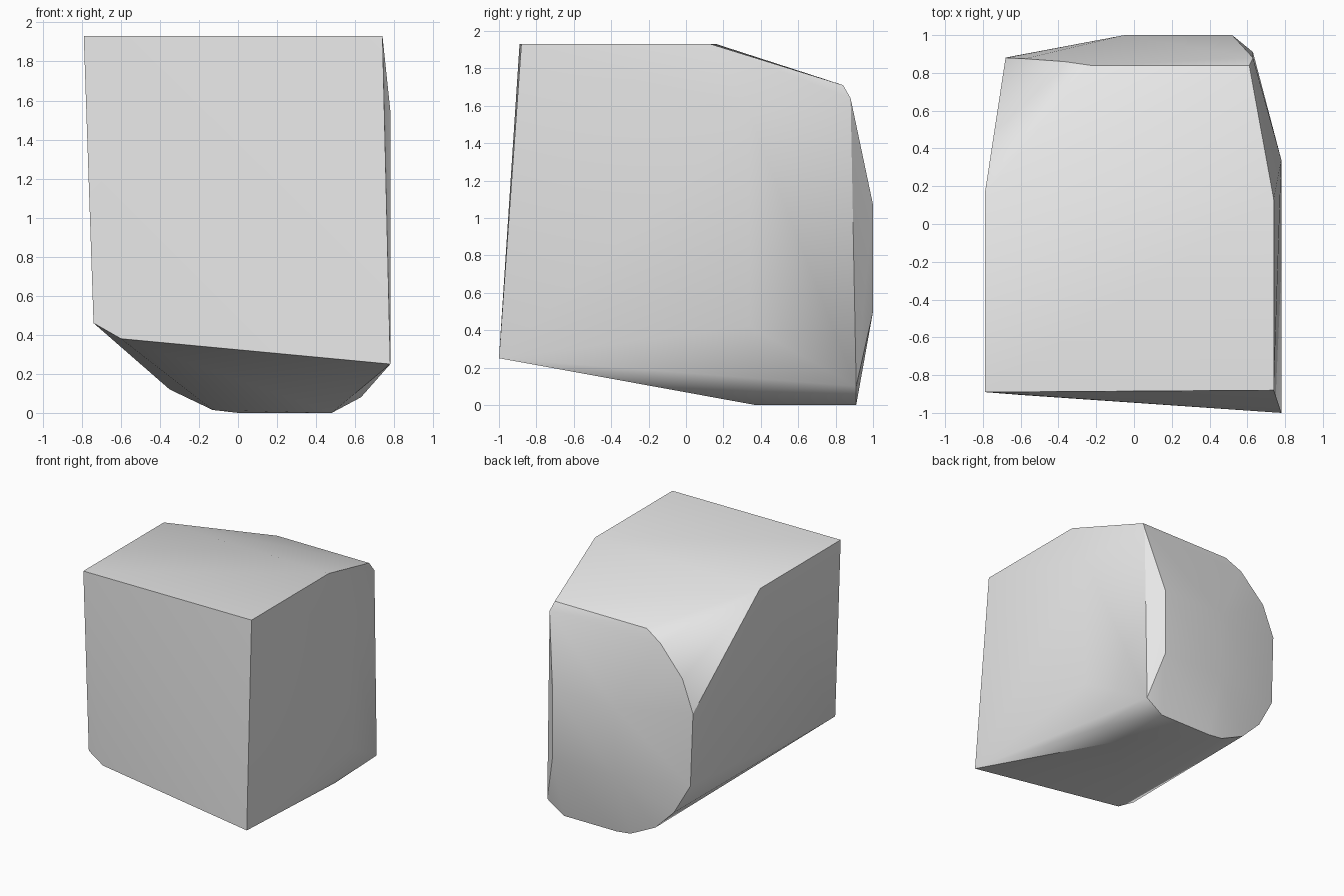
import bpy
import bmesh
import math

default_cube = bpy.data.objects.get("Cube")
if default_cube:
    bpy.data.objects.remove(default_cube, do_unlink=True)


def make_material(name, colour):
    material = bpy.data.materials.new(name)
    material.use_nodes = True
    material.diffuse_color = colour
    for node in material.node_tree.nodes:
        if node.type == "BSDF_PRINCIPLED":
            node.inputs["Base Color"].default_value = colour
    return material


def convex_block(name, outlines, material, smooth_angle):
    """Wrap the outlines of a faceted block in one closed convex skin."""
    mesh = bpy.data.meshes.new(name)
    bm = bmesh.new()
    for outline in outlines:
        for point in outline:
            bm.verts.new(point)
    bmesh.ops.convex_hull(bm, input=list(bm.verts))
    loose = [vert for vert in bm.verts if not vert.link_faces]
    bmesh.ops.delete(bm, geom=loose, context="VERTS")
    bmesh.ops.dissolve_limit(
        bm, angle_limit=math.radians(1), verts=list(bm.verts), edges=list(bm.edges)
    )
    bmesh.ops.recalc_face_normals(bm, faces=list(bm.faces))
    bm.to_mesh(mesh)
    bm.free()
    block = bpy.data.objects.new(name, mesh)
    bpy.context.collection.objects.link(block)
    mesh.materials.append(material)
    bpy.ops.object.select_all(action="DESELECT")
    block.select_set(True)
    bpy.context.view_layer.objects.active = block
    bpy.ops.object.shade_smooth_by_angle(angle=math.radians(smooth_angle))
    return block


# Leaning front panel
front = [(-.79, -.89, 1.93), (.74, -.88, 1.93), (.78, -1, .25),
         (-.6, -.905, .38), (-.74, -.89, .46)]

# Rear edge of the flat top, then the sloping lip behind it
top_edge = [(-.79, .16, 1.93), (.74, .13, 1.93)]
top_lip = [(-.23, .84, 1.71), (.61, .84, 1.71), (.63, .88, 1.64)]

# Rounded rim of the back, from the upper right round to the lower left
rounded_rim = [(-.37, .86, 1.63), (-.58, .875, 1.4), (-.68, .88, 1.14),
               (-.66, .885, .54), (-.52, .9, .29), (-.35, .9, .12), (-.13, .91, .015)]

# Bulging middle of the back
back_bulge = [(x, 1, z) for x in (-.05, .52) for z in (.5, 1.07)]

# Flat foot with its chamfered side
foot = [(0, .91, 0), (.48, .91, 0), (.48, .37, 0), (.63, .91, .1), (.63, .37, .08)]

# Crease on the side where it turns towards the back
side_crease = [(.78, .34, z) for z in (.42, 1.55)]

grey = make_material("plain grey", (.8, .8, .8, 1))
convex_block(
    "faceted_block",
    [front, top_edge, top_lip, rounded_rim, back_bulge, foot, side_crease],
    grey,
    smooth_angle=30,
)
